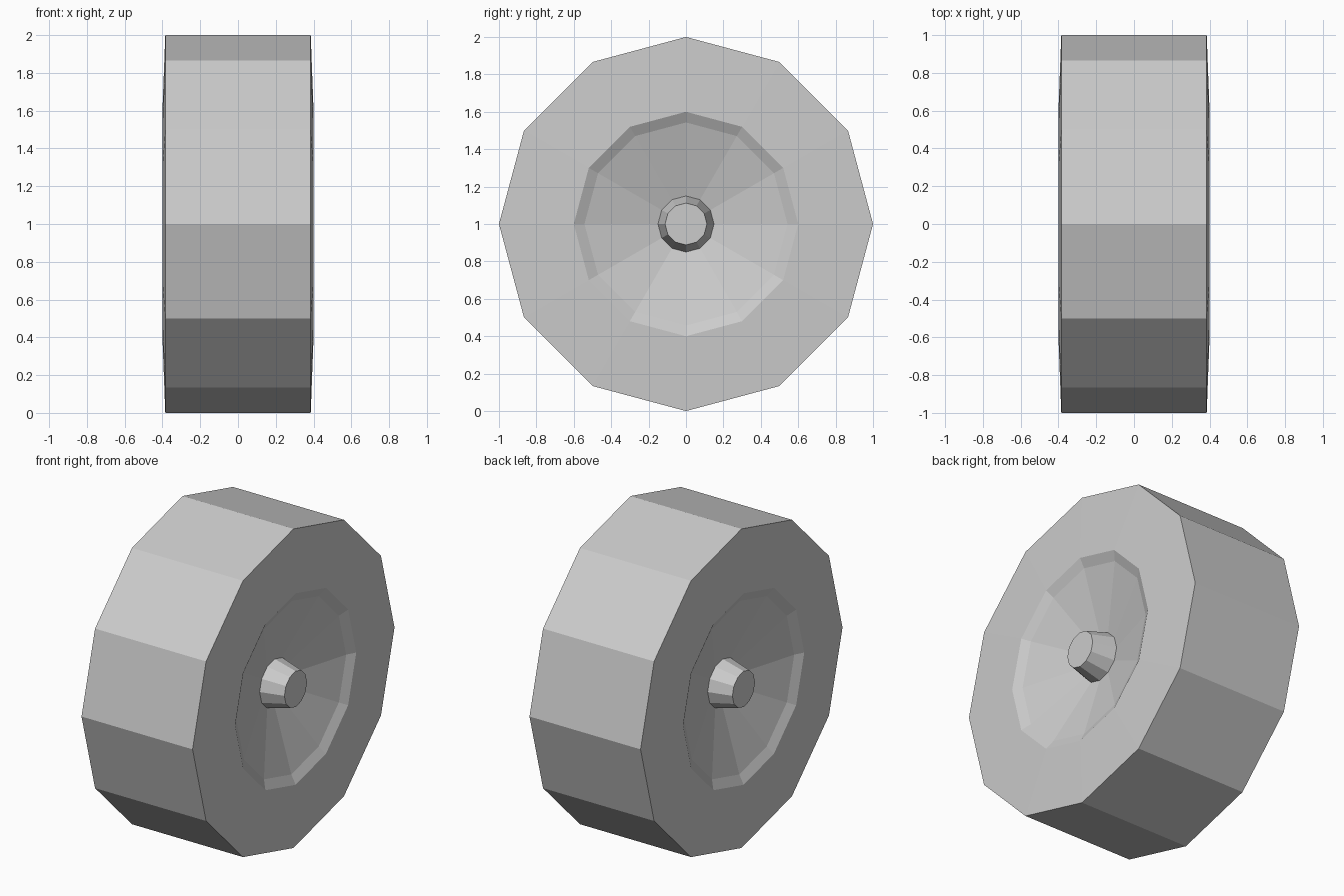
import bpy
import bmesh
from math import sin, cos, tau

if "Cube" in bpy.data.objects:
    bpy.data.objects.remove(bpy.data.objects["Cube"])

SIDES = 12
CENTRE_Z = 1.0


def lathe(name, profile, cap_end=False, mirrored=True):
    """Spin (x, radius) points about the axle; optionally repeat for the -x side."""
    bm = bmesh.new()
    for side in ((1, -1) if mirrored else (1,)):
        rings = []
        for x, r in profile:
            rings.append([bm.verts.new((side * x,
                                        r * cos(tau * i / SIDES),
                                        CENTRE_Z + r * sin(tau * i / SIDES)))
                          for i in range(SIDES)])
        for a, b in zip(rings, rings[1:]):
            for i in range(SIDES):
                j = (i + 1) % SIDES
                quad = (a[i], a[j], b[j], b[i])
                bm.faces.new(quad if side > 0 else quad[::-1])
        if cap_end:
            bm.faces.new(rings[-1] if side > 0 else rings[-1][::-1])
    mesh = bpy.data.meshes.new(name)
    bm.to_mesh(mesh)
    bm.free()
    obj = bpy.data.objects.new(name, mesh)
    bpy.context.collection.objects.link(obj)
    return obj


# tyre: flat tread with slightly bulging sidewalls
lathe("tyre", [(-0.40, 0.60), (-0.385, 1.0), (0.385, 1.0), (0.40, 0.60)],
      mirrored=False)

# dished rim on both sides: steep lip, then a shallow cone
lathe("rim_dish", [(0.40, 0.60), (0.37, 0.543), (0.255, 0.15)])

# tapered hub stub on both sides
lathe("hub", [(0.255, 0.15), (0.40, 0.112)], cap_end=True)
